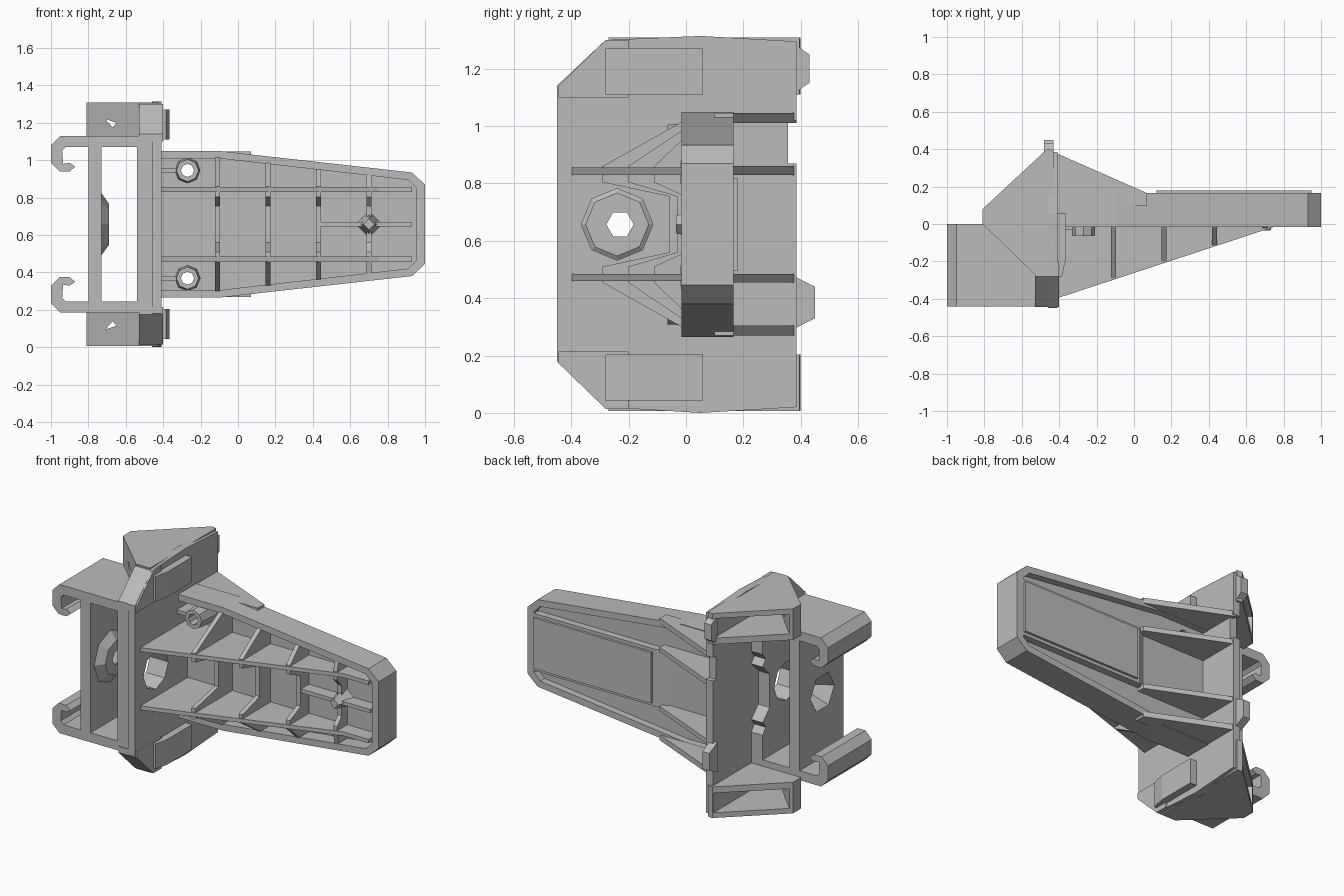
import bpy, bmesh, math
from mathutils import Vector, Matrix

if "Cube" in bpy.data.objects:
    bpy.data.objects.remove(bpy.data.objects["Cube"])

GREY = (0.5, 0.5, 0.5, 1)
mat = bpy.data.materials.new("plain_grey")
mat.use_nodes = True
mat.diffuse_color = GREY
mat.node_tree.nodes["Principled BSDF"].inputs["Base Color"].default_value = GREY

HEIGHT = 1.314  # parts mirror about half this height
MID = HEIGHT / 2


def finish(name, bm):
    bmesh.ops.recalc_face_normals(bm, faces=bm.faces)
    me = bpy.data.meshes.new(name)
    bm.to_mesh(me)
    bm.free()
    me.materials.append(mat)
    ob = bpy.data.objects.new(name, me)
    bpy.context.scene.collection.objects.link(ob)
    return ob


def prism(name, pts, axis, lo, hi, flip=False):
    """Extrude a 2D outline along an axis; flip mirrors it top to bottom."""
    place = {"x": lambda a, b, d: (d, a, b),
             "y": lambda a, b, d: (a, d, b),
             "z": lambda a, b, d: (a, b, d)}[axis]
    bm = bmesh.new()
    face = bm.faces.new([bm.verts.new(place(a, b, lo)) for a, b in pts])
    ext = bmesh.ops.extrude_face_region(bm, geom=[face])
    move = Vector(place(0, 0, hi - lo))
    for v in ext["geom"]:
        if isinstance(v, bmesh.types.BMVert):
            v.co += move
    if flip:
        for v in bm.verts:
            v.co.z = HEIGHT - v.co.z
    return finish(name, bm)


def box(name, x, y, z, flip=False):
    return prism(name, [(x[0], y[0]), (x[1], y[0]), (x[1], y[1]), (x[0], y[1])],
                 "z", z[0], z[1], flip)


def cone(name, axis, centre, r1, r2, depth, sides=8):
    bm = bmesh.new()
    bmesh.ops.create_cone(bm, cap_ends=True, segments=sides,
                          radius1=r1, radius2=r2, depth=depth)
    turn = Matrix.Rotation(math.pi / 2, 4, "Y" if axis == "x" else "X")
    bmesh.ops.transform(bm, matrix=Matrix.Translation(centre) @ turn, verts=bm.verts)
    return finish(name, bm)


def cut(target, cutter):
    mod = target.modifiers.new("cut", "BOOLEAN")
    mod.operation, mod.solver, mod.object = "DIFFERENCE", "EXACT", cutter
    graph = bpy.context.evaluated_depsgraph_get()
    target.data = bpy.data.meshes.new_from_object(target.evaluated_get(graph))
    target.modifiers.clear()
    bpy.data.objects.remove(cutter)


def mirrored(pts):
    return pts + [(a, HEIGHT - b) for a, b in reversed(pts)]


# Upright mounting plate with a bore
plate = prism("mounting_plate", [
    (-0.45, 0.18), (-0.45, 1.14), (-0.28, 1.3), (0.05, HEIGHT), (0.385, 1.295),
    (0.385, 1.02), (0.355, 1.02), (0.355, 0.87), (0.385, 0.87),
    (0.385, 0.02), (0.05, 0), (-0.28, 0.02)], "x", -0.46, -0.41)
cut(plate, cone("bore", "x", (-0.45, -0.24, MID), 0.125, 0.125, 0.4))

# Inner wall with a notched rear edge
inner = prism("inner_wall", mirrored([
    (-0.44, 0.2), (0, 0.2), (0, 0.4), (-0.03, 0.44), (0, 0.48), (-0.07, 0.55)])[::-1],
    "x", -0.54, -0.45)
cut(inner, cone("bore", "x", (-0.5, -0.24, MID), 0.125, 0.125, 0.4))

# Outer wall with a tapered boss and socket
outer = box("outer_wall", (-0.8, -0.73), (-0.44, 0), (0.2, 1.11))
boss = cone("wall_boss", "x", (-0.715, -0.24, MID), 0.18, 0.11, 0.05)
for part in (outer, boss):
    cut(part, cone("socket", "x", (-0.75, -0.23, MID), 0.14, 0.035, 0.16, 6))

wing = [(-0.81, 0), (-0.81, 0.08), (-0.465, 0.4), (-0.43, 0.395),
        (-0.43, -0.27), (-0.53, -0.27)]
pocket = [(-0.73, 0.03), (-0.9, 0.2), (-0.6, 0.6), (-0.47, 0.45),
          (-0.47, -0.2), (-0.51, -0.2)]
for flip, side in ((False, "upper"), (True, "lower")):
    # Hooked frame arms
    prism(side + "_hook", [
        (-0.42, 1.13), (-0.95, 1.13), (-1, 1.08), (-1, 0.985), (-0.955, 0.94),
        (-0.9, 0.94), (-0.87, 0.965), (-0.9, 0.985), (-0.935, 0.98), (-0.94, 1.05),
        (-0.92, 1.07), (-0.42, 1.07)], "y", -0.44, 0, flip)

    # Hollow wings beside the plate
    ear = prism(side + "_wing", wing, "z", 1.11, 1.308, flip)
    cut(ear, prism("pocket", pocket, "z", 1.15, 1.275, flip))
    cut(ear, prism("slot", [(-0.71, 1.22), (-0.65, 1.2), (-0.67, 1.175)],
                   "y", -0.4, 0.1, flip))
    prism(side + "_gusset", [(-0.445, 1.1), (-0.445, 1.14), (-0.28, 1.3),
                             (-0.2, 1.3), (-0.2, 1.1)], "x", -0.53, -0.4, flip)
    prism(side + "_rail", [(-0.42, -0.28), (-0.385, -0.28), (-0.365, -0.19),
                           (-0.365, 0.06), (-0.42, 0.06)], "z", 1.11, 1.27, flip)

# Clip tabs on the rear edge of the plate
for name, y, z in (("upper_tab", 0.43, (1.13, 1.27)), ("lower_tab", 0.45, (0.31, 0.46))):
    prism(name, [(0.37, z[0] - 0.02), (y, z[0] + 0.02), (y, z[1] - 0.02),
                 (0.37, z[1] + 0.02)], "x", -0.48, -0.43)

# Tapered arm: rim, floor and raised back panel
outline = mirrored([(-0.43, 0.265), (-0.1, 0.265), (0.93, 0.38), (1, 0.445)])
inside = mirrored([(-0.6, 0.305), (-0.1, 0.305), (0.91, 0.42), (0.955, 0.465)])
rim = prism("arm_rim", outline, "y", -0.015, 0.165)
cut(rim, prism("rim_opening", inside, "y", -0.2, 0.4))
floor = prism("arm_floor", mirrored([
    (-0.43, 0.29), (-0.1, 0.29), (0.92, 0.4), (0.97, 0.46)]), "y", 0.08, 0.12)
prism("arm_core", [(0, 0.1), (0.1, 0.165), (0.965, 0.165), (0.965, 0.1)],
      "z", 0.475, HEIGHT - 0.475)
box("back_panel", (0.12, 0.95), (0.16, 0.18), (0.495, HEIGHT - 0.495))


def ridge(x):
    """Front edge of the long ribs."""
    return -0.4 + 0.385 * (x + 0.41) / 1.16


flare = [(-0.43, 0.1), (-0.43, 0.385), (0.07, 0.165), (0.07, 0.1)]
for flip, side in ((False, "upper"), (True, "lower")):
    # Long ribs in front, flared webs behind
    prism(side + "_long_rib", [(-0.42, ridge(-0.41)), (0.75, -0.015), (0.93, -0.015),
                               (0.93, 0.1), (-0.42, 0.1)], "z", 0.83, 0.855, flip)
    prism(side + "_inner_web", flare, "z", 0.83, 0.86, flip)
    prism(side + "_outer_web", flare, "z", 1.01, 1.045, flip)

    # Screw tubes
    z = HEIGHT - 0.945 if flip else 0.945
    tube = cone(side + "_screw_tube", "y", (-0.27, 0.02, z), 0.07, 0.06, 0.17)
    for part in (tube, floor):
        cut(part, cone("screw_hole", "y", (-0.27, 0.02, z), 0.035, 0.035, 0.5))
    box(side + "_tube_web", (-0.42, -0.32), (-0.03, 0.1), (z - 0.012, z + 0.012))

# Cross ribs: sloped outside the long ribs, scooped between them
for i, x in enumerate((-0.11, 0.16, 0.43, 0.7)):
    y = ridge(x) + 0.01
    top = 1.03 - max(0, x + 0.1) * 0.112
    for flip in (False, True):
        prism("side_rib_%d" % i, [(0.1, 0.84), (y, 0.84), (y, 0.86),
                                  (-0.005, top - 0.01), (0.1, top - 0.01)],
              "x", x - 0.014, x + 0.014, flip)
    low = y * 0.3 + 0.03
    prism("cross_rib_%d" % i, mirrored([(0.1, 0.47), (y, 0.47), (y, 0.51),
                                        (low, 0.56)]), "x", x - 0.014, x + 0.014)

# Star brace near the tip
box("star_bar", (0.43, 0.93), (0, 0.1), (MID - 0.012, MID + 0.012))
cone("star_post", "y", (0.7, 0.03, MID), 0.075, 0.03, 0.13, 4)
